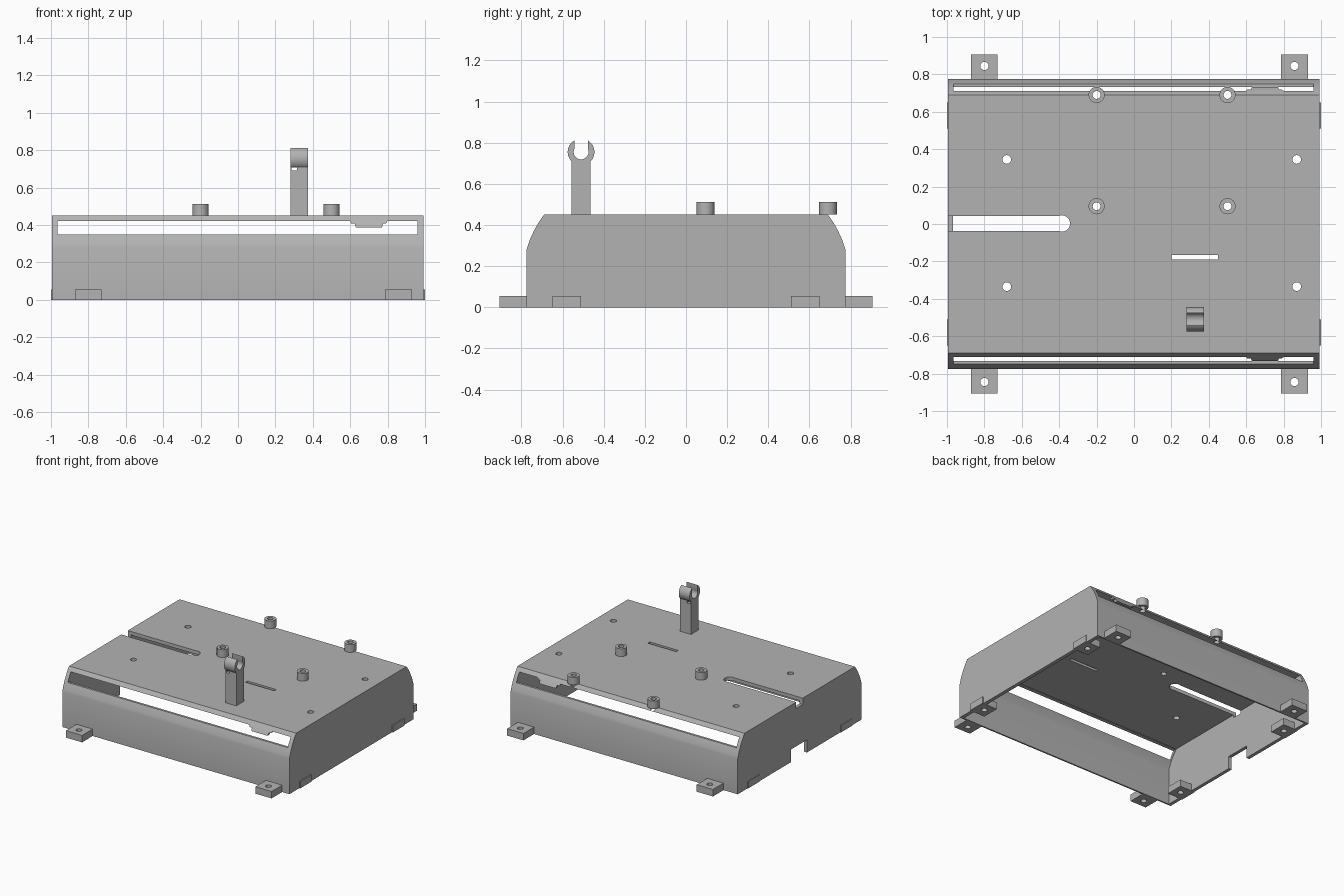
import bpy, bmesh, math

cube = bpy.data.objects.get("Cube")
if cube:
    bpy.data.objects.remove(cube, do_unlink=True)

GREY = (0.45, 0.45, 0.45, 1)
grey = bpy.data.materials.new("plain grey")
grey.use_nodes = True
grey.diffuse_color = GREY
grey.node_tree.nodes["Principled BSDF"].inputs["Base Color"].default_value = GREY


def prism(name, outline, axis, lo, hi):
    """Extrude a 2D outline along an axis: x takes (y, z), y takes (x, z), z takes (x, y)."""
    place = {"x": lambda p, t: (t, p[0], p[1]),
             "y": lambda p, t: (p[0], t, p[1]),
             "z": lambda p, t: (p[0], p[1], t)}[axis]
    bm = bmesh.new()
    ends = [[bm.verts.new(place(p, t)) for p in outline] for t in (lo, hi)]
    bm.faces.new(ends[0])
    bm.faces.new(ends[1][::-1])
    n = len(outline)
    for i in range(n):
        j = (i + 1) % n
        bm.faces.new((ends[0][i], ends[1][i], ends[1][j], ends[0][j]))
    bmesh.ops.recalc_face_normals(bm, faces=bm.faces)
    mesh = bpy.data.meshes.new(name)
    bm.to_mesh(mesh)
    bm.free()
    obj = bpy.data.objects.new(name, mesh)
    bpy.context.collection.objects.link(obj)
    mesh.materials.append(grey)
    return obj


def rect(x0, x1, y0, y1):
    return [(x0, y0), (x1, y0), (x1, y1), (x0, y1)]


def arc(cx, cy, r, a0, a1, n):
    return [(cx + r * math.cos(math.radians(a0 + (a1 - a0) * i / n)),
             cy + r * math.sin(math.radians(a0 + (a1 - a0) * i / n))) for i in range(n + 1)]


def circle(cx, cy, r, n=32):
    return arc(cx, cy, r, 0, 360, n)[:-1]


def cut(obj, *cutters):
    """Subtract each cutter, then remove it."""
    bpy.context.view_layer.objects.active = obj
    for c in cutters:
        c.hide_render = True
        mod = obj.modifiers.new("cut", "BOOLEAN")
        mod.operation = "DIFFERENCE"
        mod.solver = "EXACT"
        mod.object = c
        bpy.ops.object.modifier_apply(modifier=mod.name)
        bpy.data.objects.remove(c, do_unlink=True)


def smooth(obj):
    bpy.ops.object.select_all(action="DESELECT")
    obj.select_set(True)
    bpy.context.view_layer.objects.active = obj
    bpy.ops.object.shade_smooth_by_angle(angle=math.radians(25))


def shell_profile(wall, top, bottom):
    """Side outline: upright walls whose upper part curves in to the flat top."""
    half, shoulder, flat = 0.775 - wall, 0.28, 0.69 - wall
    right = [(half, bottom)]
    for i in range(11):
        t = i / 10
        bulge = 0.008 * 4 * t * (1 - t)
        right.append((half + (flat - half) * t + bulge,
                      shoulder + (top - shoulder) * t + bulge / 2))
    return right + [(-y, z) for y, z in reversed(right)]


# Open-bottomed housing
TOP = 0.45
housing = prism("housing", shell_profile(0, TOP, 0), "x", -0.995, 0.992)
cut(housing, prism("hollow", shell_profile(0.012, TOP - 0.028, -0.1), "x", -0.968, 0.963))

# Long openings front and back, with a small stepped tab hanging from the upper edge
window = [(-0.965, 0.35), (0.96, 0.35), (0.96, 0.42), (0.80, 0.42), (0.79, 0.407), (0.775, 0.407),
          (0.77, 0.386), (0.63, 0.386), (0.625, 0.407), (0.605, 0.407), (0.60, 0.42), (-0.965, 0.42)]
cut(housing, prism("window", window, "y", -1, 1))

# Cable slot with a round end, slit, cable notch and drilled holes
cut(housing,
    prism("slot", rect(-1.1, -0.385, -0.038, 0.044), "z", 0.40, 0.6),
    prism("slot_end", circle(-0.386, 0.003, 0.044), "z", 0.40, 0.6),
    prism("slit", rect(0.20, 0.45, -0.19, -0.165), "z", 0.40, 0.6),
    prism("notch", rect(-0.09, 0.11, -0.1, 0.10), "x", -1.1, -0.9))
for x in (-0.68, 0.87):
    for y in (-0.335, 0.345):
        cut(housing, prism("hole", circle(x, y, 0.023), "z", 0.40, 0.6))
bosses = [(x, y) for x in (-0.20, 0.50) for y in (0.095, 0.69)]
for x, y in bosses:
    cut(housing, prism("hole", circle(x, y, 0.021), "z", 0.40, 0.6))
smooth(housing)

# Hollow standoffs on the lid
for x, y in bosses:
    boss = prism("standoff", circle(x, y, 0.043), "z", TOP, 0.511)
    cut(boss, prism("hole", circle(x, y, 0.021), "z", 0.4, 0.6))
    smooth(boss)


# Screw tabs: outside at front and back, inside at both ends
def screw_tab(name, x0, x1, y0, y1, hx, hy):
    tab = prism(name, rect(x0, x1, y0, y1), "z", 0, 0.055)
    cut(tab, prism("hole", circle(hx, hy, 0.022), "z", -0.1, 0.2))
    smooth(tab)


for side, word in ((-1, "front"), (1, "back")):
    y0, y1 = sorted((side * 0.77, side * 0.907))
    for x in (-0.80, 0.858):
        screw_tab(word + "_foot", x - 0.071, x + 0.071, y0, y1, x, side * 0.845)
for side, word in ((-1, "right"), (1, "left")):
    x0, x1 = sorted((side * 0.865, side * 1.0))
    for y in (-0.58, 0.58):
        screw_tab(word + "_inner_tab", x0, x1, y - 0.07, y + 0.07, side * 0.925, y)

# Post with an open clip on top, drawn as one side outline
cy, cz, outer, inner, gap = -0.51, 0.755, 0.065, 0.036, 0.033
tip = math.degrees(math.acos(gap / outer))
lip = math.degrees(math.acos(gap / inner))
foot = math.degrees(math.acos(0.047 / outer))
outline = [(cy - 0.047, TOP), (cy + 0.047, TOP)]
outline += arc(cy, cz, outer, -foot, tip, 16)
outline += arc(cy, cz, inner, lip, -180 - lip, 24)
outline += arc(cy, cz, outer, 180 - tip, 180 + foot, 16)
post = prism("clip_post", outline, "x", 0.28, 0.375)
cut(post, prism("tie_hole", rect(0.285, 0.315, 0.69, 0.708), "y", -0.7, -0.3))
smooth(post)
